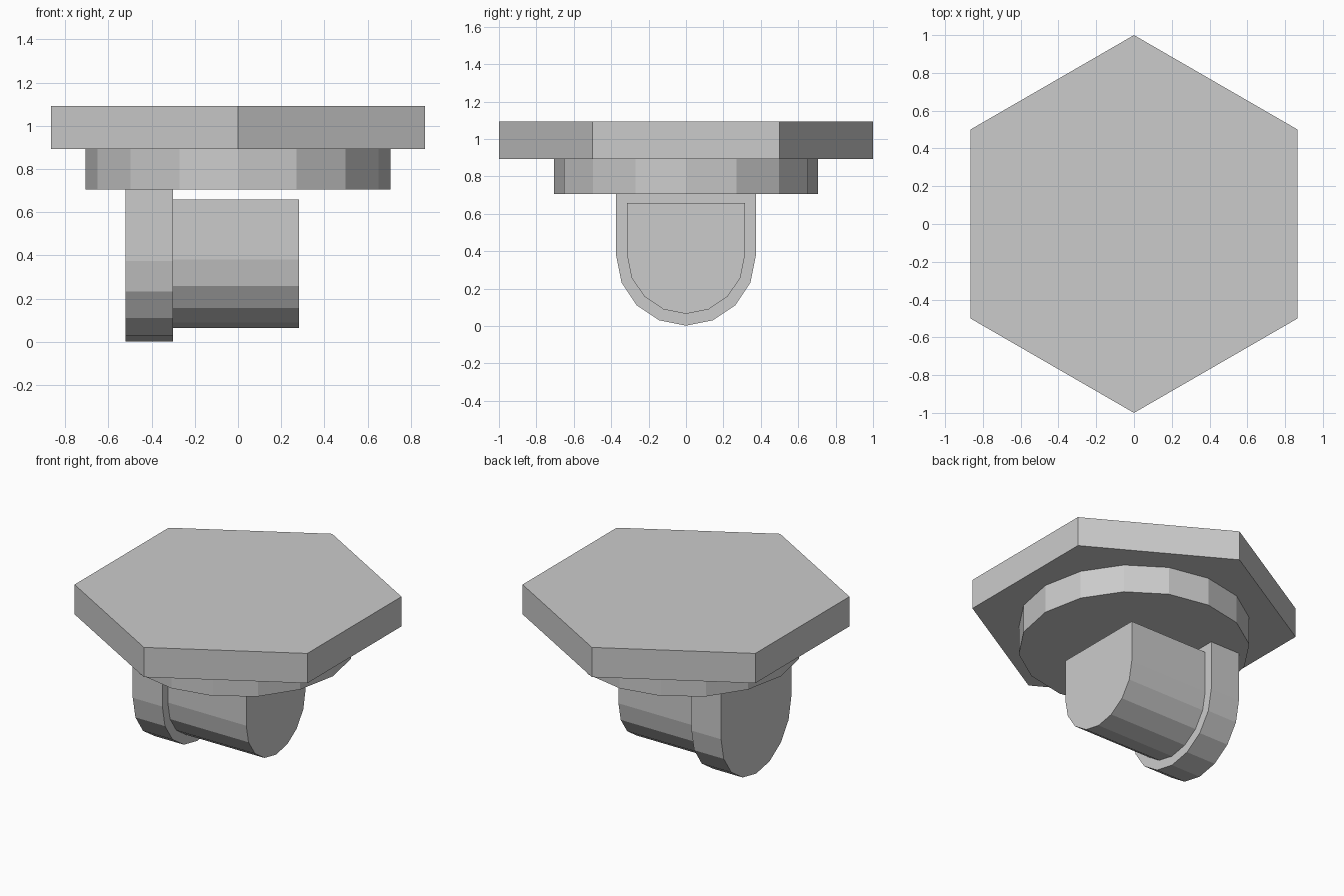
import bpy, bmesh
from math import sin, cos, pi

if "Cube" in bpy.data.objects:
    bpy.data.objects.remove(bpy.data.objects["Cube"])


def extrude_profile(name, points, direction):
    """Closed flat-shaded solid from a 3D outline pushed along a direction."""
    bm = bmesh.new()
    face = bm.faces.new([bm.verts.new(p) for p in points])
    result = bmesh.ops.extrude_face_region(bm, geom=[face], use_keep_orig=True)
    moved = [g for g in result["geom"] if isinstance(g, bmesh.types.BMVert)]
    bmesh.ops.translate(bm, verts=moved, vec=direction)
    bmesh.ops.recalc_face_normals(bm, faces=bm.faces)
    mesh = bpy.data.meshes.new(name)
    bm.to_mesh(mesh)
    bm.free()
    obj = bpy.data.objects.new(name, mesh)
    bpy.context.collection.objects.link(obj)
    return obj


def prism(name, sides, radius, z0, z1):
    """Upright prism with corners on the y axis."""
    ring = [(radius * sin(2 * pi * i / sides), radius * cos(2 * pi * i / sides), z0)
            for i in range(sides)]
    return extrude_profile(name, ring, (0, 0, z1 - z0))


def round_bottom_block(name, x0, x1, radius, centre_z, top_z):
    """Block along x with a flat top and a half-round underside."""
    outline = [(x0, radius, top_z), (x0, -radius, top_z)]
    outline += [(x0, -radius * cos(pi * i / 8), centre_z - radius * sin(pi * i / 8))
                for i in range(9)]
    return extrude_profile(name, outline, (x1 - x0, 0, 0))


# Hexagonal top plate and the round collar below it
prism("hex_plate", 6, 1.0, 0.893, 1.093)
prism("round_collar", 16, 0.705, 0.705, 0.893)

# Hanging bracket and the peg it carries
round_bottom_block("hanging_bracket", -0.522, -0.302, 0.373, 0.375, 0.705)
round_bottom_block("side_peg", -0.302, 0.282, 0.315, 0.38, 0.658)
